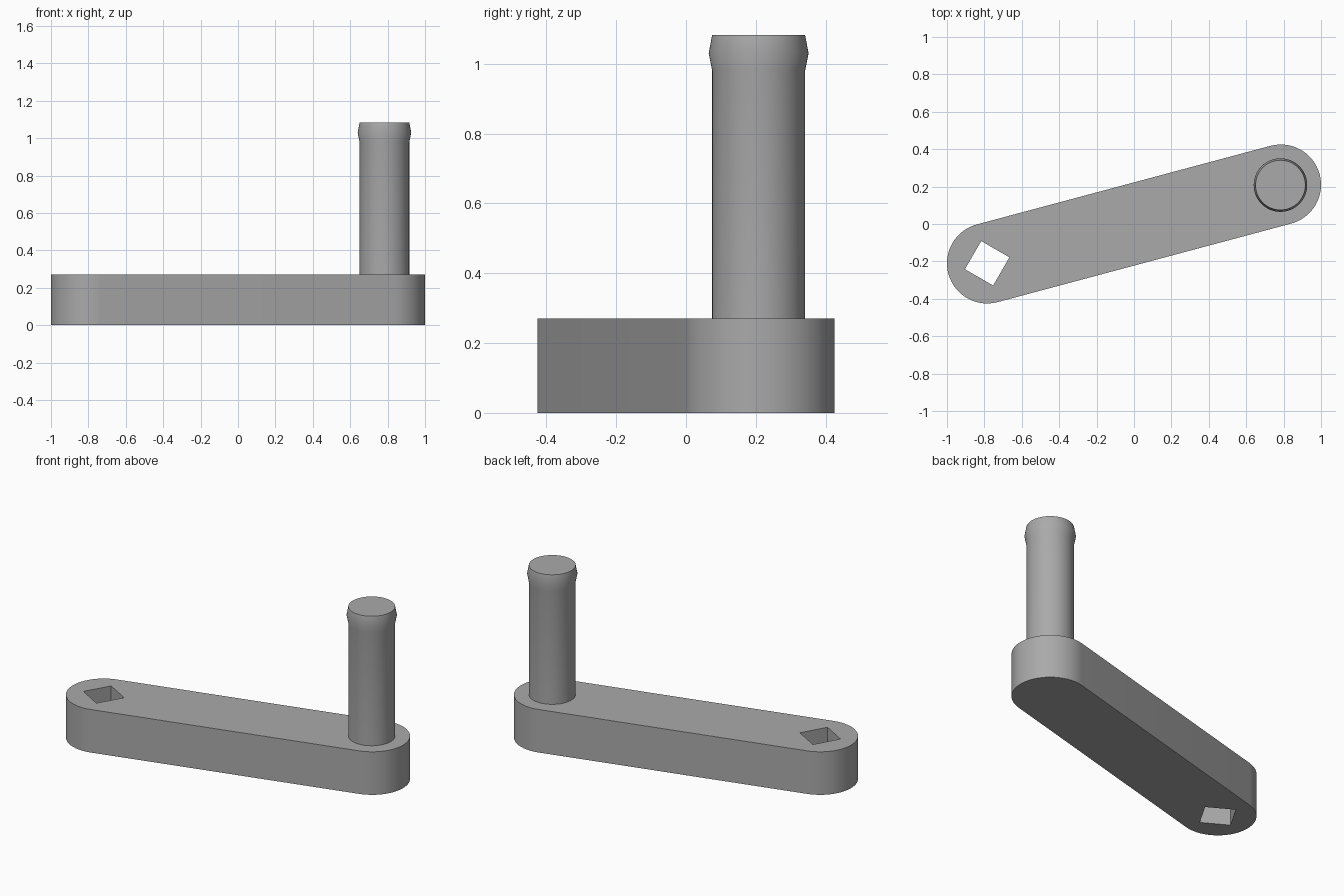
import bpy, bmesh, math

if "Cube" in bpy.data.objects:
    bpy.data.objects.remove(bpy.data.objects["Cube"], do_unlink=True)

END_X, END_Y, ARM_RADIUS, ARM_HEIGHT = 0.785, 0.21, 0.215, 0.27
ANGLE = math.atan2(END_Y, END_X)

grey = bpy.data.materials.new("plain grey")
grey.use_nodes = True
colour = (0.4, 0.4, 0.4, 1)
grey.diffuse_color = colour
grey.node_tree.nodes["Principled BSDF"].inputs["Base Color"].default_value = colour


def make_object(name, bm):
    bmesh.ops.recalc_face_normals(bm, faces=bm.faces)
    mesh = bpy.data.meshes.new(name)
    bm.to_mesh(mesh)
    bm.free()
    mesh.materials.append(grey)
    obj = bpy.data.objects.new(name, mesh)
    bpy.context.collection.objects.link(obj)
    return obj


def extruded(name, outline, bottom, top):
    bm = bmesh.new()
    face = bm.faces.new([bm.verts.new((x, y, bottom)) for x, y in outline])
    result = bmesh.ops.extrude_face_region(bm, geom=[face], use_keep_orig=True)
    verts = [v for v in result["geom"] if isinstance(v, bmesh.types.BMVert)]
    bmesh.ops.translate(bm, verts=verts, vec=(0, 0, top - bottom))
    return make_object(name, bm)


def arc(cx, cy, radius, start, sweep, steps):
    return [(cx + radius * math.cos(start + sweep * i / steps),
             cy + radius * math.sin(start + sweep * i / steps)) for i in range(steps + 1)]


def smooth(obj):
    bpy.ops.object.select_all(action="DESELECT")
    obj.select_set(True)
    bpy.context.view_layer.objects.active = obj
    bpy.ops.object.shade_smooth_by_angle(angle=math.radians(30))


# Arm with two rounded ends
outline = (arc(END_X, END_Y, ARM_RADIUS, ANGLE - math.pi / 2, math.pi, 32)
           + arc(-END_X, -END_Y, ARM_RADIUS, ANGLE + math.pi / 2, math.pi, 32))
arm = extruded("crank_arm", outline, 0, ARM_HEIGHT)

# Square shaft hole, its diagonal along the arm
square = arc(-END_X, -END_Y, 0.123, ANGLE, math.tau, 4)[:-1]
cutter = extruded("shaft_hole_cutter", square, -0.1, ARM_HEIGHT + 0.1)
cutter.hide_render = True
cut = arm.modifiers.new("shaft hole", "BOOLEAN")
cut.operation = "DIFFERENCE"
cut.solver = "EXACT"
cut.object = cutter
bpy.context.view_layer.objects.active = arm
bpy.ops.object.modifier_apply(modifier=cut.name)
bpy.data.objects.remove(cutter, do_unlink=True)
smooth(arm)

# Handle peg with a flared retaining ridge near the tip
bm = bmesh.new()
profile = [(0.133, ARM_HEIGHT), (0.133, 0.98), (0.143, 1.03), (0.133, 1.083)]
rings = [[bm.verts.new((x, y, z)) for x, y in arc(END_X - 0.002, END_Y - 0.002, r, 0, math.tau, 64)[:-1]]
         for r, z in profile]
for low, high in zip(rings, rings[1:]):
    for i in range(len(low)):
        j = (i + 1) % len(low)
        bm.faces.new((low[i], low[j], high[j], high[i]))
bm.faces.new(rings[0])
bm.faces.new(rings[-1])
smooth(make_object("handle_peg", bm))
